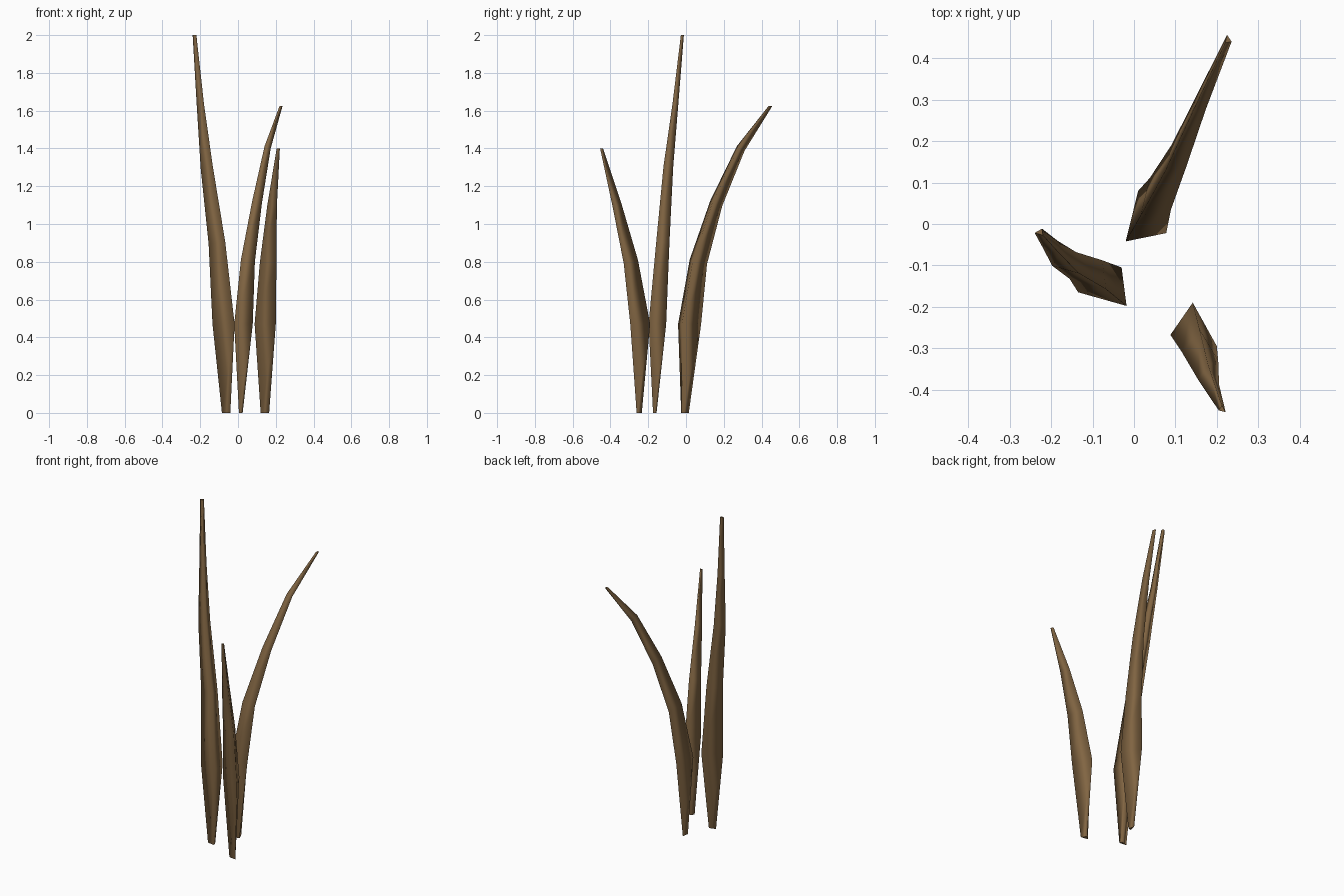
import bpy, bmesh

if "Cube" in bpy.data.objects:
    bpy.data.objects.remove(bpy.data.objects["Cube"])

mat = bpy.data.materials.new("dry_leaf")
mat.diffuse_color = (0.22, 0.13, 0.055, 1)
mat.use_nodes = True
mat.node_tree.nodes["Principled BSDF"].inputs["Base Color"].default_value = mat.diffuse_color


def blade(name, tri, rings):
    """Loft a three-sided leaf; rings hold (x, y, z, x scale, y scale)."""
    bm = bmesh.new()
    loops = []
    for i, (cx, cy, z, sx, sy) in enumerate(rings):
        # tilt the upper cross-sections to follow the bend
        tx = ty = 0
        if i > 1:
            a, b = rings[i - 1], rings[min(i + 1, len(rings) - 1)]
            tx, ty = (b[0] - a[0]) / (b[2] - a[2]), (b[1] - a[1]) / (b[2] - a[2])
        if i == len(rings) - 1:
            tx = ty = 0
        loops.append([bm.verts.new((cx + u * sx, cy + v * sy,
                                    z - tx * u * sx - ty * v * sy)) for u, v in tri])
    for lo, hi in zip(loops, loops[1:]):
        for k in range(3):
            n = (k + 1) % 3
            bm.faces.new((lo[k], lo[n], hi[n], hi[k])).smooth = True
    bm.faces.new(loops[0][::-1])
    bm.faces.new(loops[-1])
    bmesh.ops.recalc_face_normals(bm, faces=bm.faces)
    me = bpy.data.meshes.new(name)
    bm.to_mesh(me)
    bm.free()
    me.materials.append(mat)
    bpy.context.collection.objects.link(bpy.data.objects.new(name, me))


# Tall, nearly straight leaf
blade("tall_leaf", [(.043, -.042), (.031, .051), (-.074, -.009)], [
    (-.057, -.166, 0, .38, .2),
    (-.061, -.156, .47, 1, 1),
    (-.1, -.126, .9, .75, .75),
    (-.157, -.096, 1.3, .55, .55),
    (-.194, -.058, 1.63, .33, .33),
    (-.2275, -.02, 2, .17, .17)])

# Leaf arching toward the back
blade("arched_leaf", [(-.043, -.047), (.055, -.027), (-.013, .075)], [
    (.0137, -.01, 0, .2, .33),
    (.023, .005, .47, 1, 1),
    (.048, .055, .8, .75, .75),
    (.098, .153, 1.11, .52, .52),
    (.155, .285, 1.4, .33, .33),
    (.227, .445, 1.625, .16, .16)])

# Short leaf leaning to the front
blade("short_leaf", [(-.055, -.017), (.057, -.044), (-.001, .061)], [
    (.142, -.25, 0, .4, .26),
    (.143, -.251, .47, 1, 1),
    (.159, -.298, .8, .78, .72),
    (.18, -.369, 1.1, .45, .45),
    (.213, -.448, 1.4, .15, .15)])
